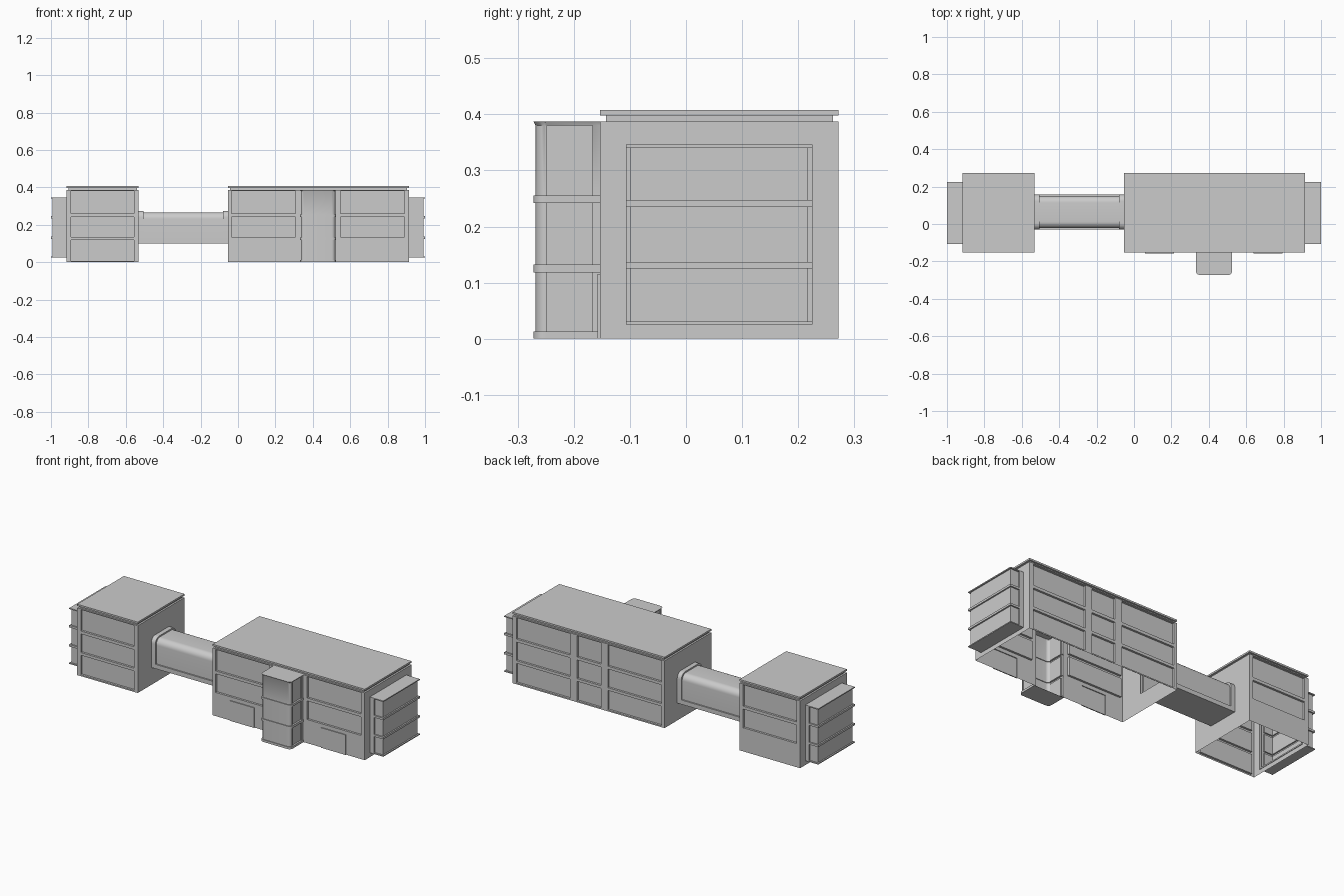
import bpy
import bmesh
import math
from mathutils import Vector

cube = bpy.data.objects.get("Cube")
if cube:
    bpy.data.objects.remove(cube, do_unlink=True)

grey = bpy.data.materials.new("plain grey")
grey.use_nodes = True
grey.diffuse_color = (0.6, 0.6, 0.6, 1)
grey.node_tree.nodes["Principled BSDF"].inputs["Base Color"].default_value = (0.6, 0.6, 0.6, 1)

Y0, Y1, WALL = -0.153, 0.272, 0.387
RECESS = 0.012


def finish(bm, name, smooth=False):
    """Turn a bmesh into a named object."""
    bmesh.ops.remove_doubles(bm, verts=bm.verts, dist=0.0001)
    if smooth:
        bmesh.ops.dissolve_degenerate(bm, edges=bm.edges, dist=0.0001)
    mesh = bpy.data.meshes.new(name)
    bm.to_mesh(mesh)
    bm.free()
    mesh.materials.append(grey)
    obj = bpy.data.objects.new(name, mesh)
    bpy.context.collection.objects.link(obj)
    if smooth:
        bpy.ops.object.select_all(action='DESELECT')
        obj.select_set(True)
        bpy.context.view_layer.objects.active = obj
        bpy.ops.object.shade_smooth_by_angle(angle=math.radians(35))


def loft(bm, loops, closed=False, caps=True):
    """Skin a stack of point loops and cap the ends."""
    rows = [[bm.verts.new(p) for p in loop] for loop in loops]
    count = len(rows[0])
    for a, b in zip(rows, rows[1:]):
        for i in range(count if closed else count - 1):
            j = (i + 1) % count
            bm.faces.new((a[i], a[j], b[j], b[i]))
    if caps:
        bm.faces.new(rows[0][::-1])
        bm.faces.new(rows[-1])


def wall(bm, start, end, panels):
    """Flat wall with panels (u0, u1, z0, z1, depth); depth None is an opening."""
    start, end = Vector(start), Vector(end)
    along = (end - start).normalized()
    inward = Vector((-along.y, along.x, 0))

    def quad(points):
        bm.faces.new([bm.verts.new(start + along * u + inward * d + Vector((0, 0, z)))
                      for u, z, d in points])

    us = sorted({0, (end - start).length} | {u for p in panels for u in p[:2]})
    zs = sorted({0, WALL} | {z for p in panels for z in p[2:4]})
    for u0, u1 in zip(us, us[1:]):
        for z0, z1 in zip(zs, zs[1:]):
            u, z = (u0 + u1) / 2, (z0 + z1) / 2
            if not any(p[0] < u < p[1] and p[2] < z < p[3] for p in panels):
                quad([(u0, z0, 0), (u1, z0, 0), (u1, z1, 0), (u0, z1, 0)])
    for u0, u1, z0, z1, d in panels:
        if d is None:
            continue
        ring = [(u0, z0), (u1, z0), (u1, z1), (u0, z1)]
        quad([(u, z, d) for u, z in ring])
        for a, b in zip(ring, ring[1:] + ring[:1]):
            quad([(*a, 0), (*b, 0), (*b, d), (*a, d)])


ROWS = [(0.26, 0.382), (0.136, 0.243), (0.008, 0.12)]


def windows(columns, rows):
    return [(a, b, *row, RECESS) for a, b in columns for row in rows]


def block(name, x0, x1, front, back, right, left):
    """Open-bottomed building shell with a stepped roof slab."""
    bm = bmesh.new()
    corners = [(x0, Y0, 0), (x1, Y0, 0), (x1, Y1, 0), (x0, Y1, 0)]
    for i, panels in enumerate((front, right, back, left)):
        wall(bm, corners[i], corners[(i + 1) % 4], panels)

    def rect(inset, z):
        return [(x0 + inset, Y0 + inset, z), (x1 - inset, Y0 + inset, z),
                (x1 - inset, Y1 - inset, z), (x0 + inset, Y1 - inset, z)]

    steps = [(0.01, WALL), (0.01, 0.398), (0, 0.398), (0, 0.408)]
    loft(bm, [rect(0, WALL)] + [rect(*s) for s in steps], closed=True, caps=False)
    bm.faces.new([bm.verts.new(p) for p in rect(0, 0.408)])
    finish(bm, name)


# Openings where the bridge, end bays and stair tower join the walls
DEPTH = Y1 - Y0
BRIDGE_Y, BRIDGE_Z = (-0.03, 0.157), (0.1, 0.275)
bay_right = [(-0.095 - Y0, 0.213 - Y0, 0.035, 0.335, None)]
bay_left = [(Y1 - 0.213, Y1 + 0.095, 0.035, 0.335, None)]
b0, b1 = BRIDGE_Y[0] + 0.017, BRIDGE_Y[1] - 0.017
bridge_right = [(b0 - Y0, b1 - Y0, 0.105, 0.255, None)]
bridge_left = [(Y1 - b1, Y1 - b0, 0.105, 0.255, None)]

# Long block: two wide bays of windows, doors, tower opening
X0, X1 = -0.054, 0.914
wide = [(0.019, 0.361), (0.602, 0.944)]
doors = [(u, u + 0.155, 0, 0.115, -0.005) for u in (0.112, 0.694)]
tower_hole = [(0.392, 0.57, 0, 0.375, None)]
flipped = [(X1 - X0 - b, X1 - X0 - a) for a, b in wide] + [(0.411, 0.562)]
block("long_block", X0, X1, windows(wide, ROWS[:2]) + doors + tower_hole,
      windows(flipped, ROWS), bay_right, bridge_left)

# Short block
single = [(0.023, 0.362)]
block("short_block", -0.917, -0.531, windows(single, ROWS), windows(single, ROWS[:2]),
      bridge_right, bay_left)


# End bays with projecting floor ledges
def bay(name, side):
    def path(inset, z):
        lo, hi, out = -0.107, 0.225, 1 - inset
        pts = [(0.914, lo), (0.94, lo), (0.94, lo + inset), (out, lo + inset),
               (out, hi - inset), (0.94, hi - inset), (0.94, hi), (0.914, hi)]
        return [(side * x, y, z) for x, y in pts]

    bm = bmesh.new()
    loops = []
    for z0, z1 in [(0.025, 0.031), (0.125, 0.137), (0.235, 0.247), (0.34, 0.346)]:
        loops += [path(0.008, z0), path(0, z0), path(0, z1), path(0.008, z1)]
    loft(bm, loops[1:-1])
    bmesh.ops.remove_doubles(bm, verts=bm.verts, dist=0.0001)
    bmesh.ops.dissolve_degenerate(bm, edges=bm.edges, dist=0.0001)
    bmesh.ops.recalc_face_normals(bm, faces=bm.faces)
    finish(bm, name)


bay("left_bay", 1)
bay("right_bay", -1)


# Stair tower with rounded corners, floor bands and recessed side panels
def tower_path(inset, panel, z):
    w, front, r = 0.0965 - inset, -0.272 + inset, 0.02
    half = [(w, Y0), (w, -0.167), (w - panel, -0.167), (w - panel, -0.25), (w, -0.25)]
    for i in range(7):
        a = math.pi / 2 * i / 6
        half.append((w - r + r * math.cos(a), front + r - r * math.sin(a)))
    full = half + [(-x, y) for x, y in reversed(half)]
    return [(0.428 + x, y, z) for x, y in full]


bm = bmesh.new()
loops = []
for z0, z1 in [(0, 0.013), (0.118, 0.132), (0.242, 0.255)]:
    loops += [tower_path(0.004, 0.006, z0), tower_path(0, 0, z0),
              tower_path(0, 0, z1), tower_path(0.004, 0.006, z1)]
loops += [tower_path(0.004, 0.006, 0.38), tower_path(0.004, 0, 0.38), tower_path(0, 0, WALL)]
loft(bm, loops[1:])
bmesh.ops.remove_doubles(bm, verts=bm.verts, dist=0.0001)
bmesh.ops.recalc_face_normals(bm, faces=bm.faces)
finish(bm, "stair_tower", smooth=True)


# Bridge with rounded roof edges, end collars and a base sill
def bridge_section(x, inset):
    (lo, hi), (bottom, top), r = BRIDGE_Y, BRIDGE_Z, 0.035
    mid, w, top = (lo + hi) / 2, (hi - lo) / 2, top - inset
    half = [(w, bottom), (w, 0.125), (w - inset, 0.125)]
    for i in range(9):
        a = math.pi / 2 * i / 8
        half.append((w - inset - r + r * math.cos(a), top - r + r * math.sin(a)))
    full = half + [(-y, z) for y, z in reversed(half)]
    return [(x, mid + y, z) for y, z in full]


bm = bmesh.new()
ends = [(-0.531, 0), (-0.505, 0), (-0.505, 0.008), (-0.08, 0.008), (-0.08, 0), (-0.054, 0)]
loft(bm, [bridge_section(*e) for e in ends], closed=True, caps=False)
bmesh.ops.remove_doubles(bm, verts=bm.verts, dist=0.0001)
bmesh.ops.dissolve_degenerate(bm, edges=bm.edges, dist=0.0001)
bmesh.ops.recalc_face_normals(bm, faces=bm.faces)
finish(bm, "bridge", smooth=True)
